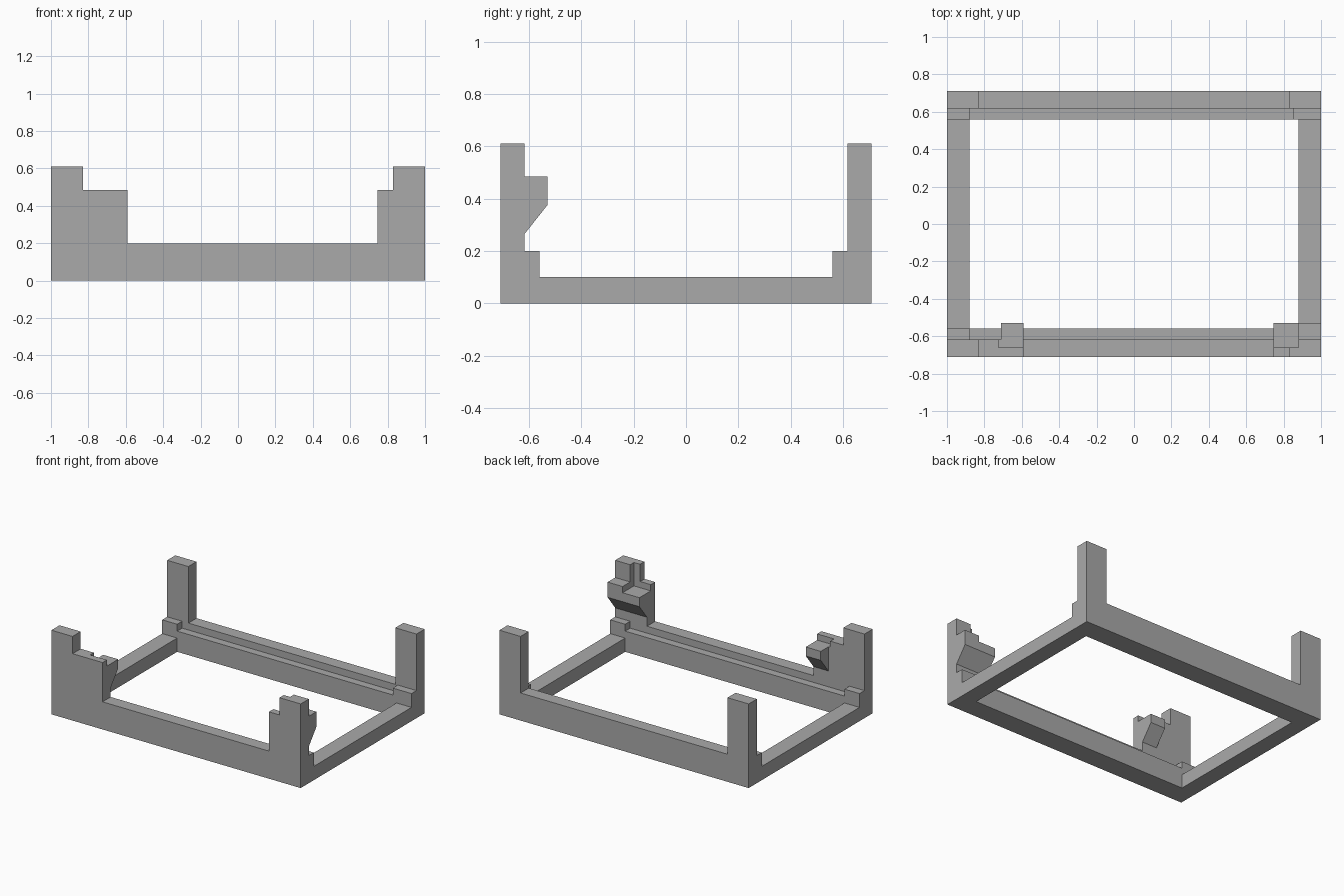
import bpy
import bmesh
import math

cube = bpy.data.objects.get("Cube")
if cube:
    bpy.data.objects.remove(cube, do_unlink=True)

grey = bpy.data.materials.new("plain_grey")
grey.use_nodes = True
colour = (0.4, 0.4, 0.4, 1)
grey.diffuse_color = colour
grey.node_tree.nodes["Principled BSDF"].inputs["Base Color"].default_value = colour

W, D = 1.0, 0.71          # half width and half depth
POST_IN, LEDGE_IN = 0.617, 0.56
SIDE_IN = 0.88


def extrude(name, profile, x0, x1):
    """Extrude a closed (y, z) profile along x."""
    bm = bmesh.new()
    face = bm.faces.new([bm.verts.new((x0, y, z)) for y, z in profile])
    moved = bmesh.ops.extrude_face_region(bm, geom=[face])["geom"]
    verts = [v for v in moved if isinstance(v, bmesh.types.BMVert)]
    bmesh.ops.translate(bm, verts=verts, vec=(x1 - x0, 0, 0))
    bmesh.ops.recalc_face_normals(bm, faces=bm.faces)
    mesh = bpy.data.meshes.new(name)
    bm.to_mesh(mesh)
    bm.free()
    mesh.materials.append(grey)
    obj = bpy.data.objects.new(name, mesh)
    bpy.context.collection.objects.link(obj)
    return obj


def box(name, x0, x1, y0, y1, z0, z1):
    return extrude(name, [(y0, z0), (y1, z0), (y1, z1), (y0, z1)], x0, x1)


def combine(target, part, operation):
    """Merge or cut a part, then discard it."""
    mod = target.modifiers.new(part.name, "BOOLEAN")
    mod.operation = operation
    mod.solver = "EXACT"
    mod.object = part
    graph = bpy.context.evaluated_depsgraph_get()
    mesh = bpy.data.meshes.new_from_object(target.evaluated_get(graph))
    target.modifiers.clear()
    target.data = mesh
    bpy.data.objects.remove(part, do_unlink=True)


# Base ring with a rectangular opening
frame = box("corner_post_frame", -W, W, -D, D, 0, 0.1)
opening = box("opening", -SIDE_IN, SIDE_IN, -LEDGE_IN, LEDGE_IN, -0.1, 0.3)
combine(frame, opening, "DIFFERENCE")

parts = []

# Stepped front and back rails
for name, s in (("front", -1), ("back", 1)):
    steps = [(s * D, 0), (s * LEDGE_IN, 0), (s * LEDGE_IN, 0.15),
             (s * POST_IN, 0.15), (s * POST_IN, 0.2), (s * D, 0.2)]
    parts.append(extrude(name + "_rail", steps, -W, W))

# Corner pads and tall posts
for name, s, right_edge in (("front", -1, 0.88), ("back", 1, 0.85)):
    for side, x0, x1 in (("right", -W, -SIDE_IN), ("left", right_edge, W)):
        y0, y1 = sorted((s * LEDGE_IN, s * D))
        parts.append(box(f"{name}_{side}_pad", x0, x1, y0, y1, 0, 0.2))
    for side, x0, x1 in (("right", -W, -0.83), ("left", 0.83, W)):
        y0, y1 = sorted((s * POST_IN, s * D))
        parts.append(box(f"{name}_{side}_post", x0, x1, y0, y1, 0, 0.61))

# Front plates beside the posts
parts.append(box("right_plate", -W, -0.59, -D, -POST_IN, 0, 0.485))
parts.append(box("left_plate", 0.745, W, -D, -POST_IN, 0, 0.485))

# Hooks with sloped undersides
hook = [(-0.66, 0.265), (-POST_IN, 0.265), (-0.53, 0.375),
        (-0.53, 0.485), (-0.66, 0.485)]
parts.append(extrude("right_hook", hook, -0.71, -0.59))
parts.append(extrude("left_hook", hook, 0.745, W))

for part in parts:
    combine(frame, part, "UNION")

# Notches sunk into the hook tops
for name, x0, x1 in (("right_notch", -0.725, -0.5), ("left_notch", 0.7, SIDE_IN)):
    combine(frame, box(name, x0, x1, -0.66, -0.5, 0.44, 0.8), "DIFFERENCE")

# Tidy flat areas
bm = bmesh.new()
bm.from_mesh(frame.data)
bmesh.ops.remove_doubles(bm, verts=bm.verts, dist=0.0002)
bmesh.ops.dissolve_limit(bm, angle_limit=math.radians(1),
                         verts=bm.verts, edges=bm.edges)
bm.to_mesh(frame.data)
bm.free()
